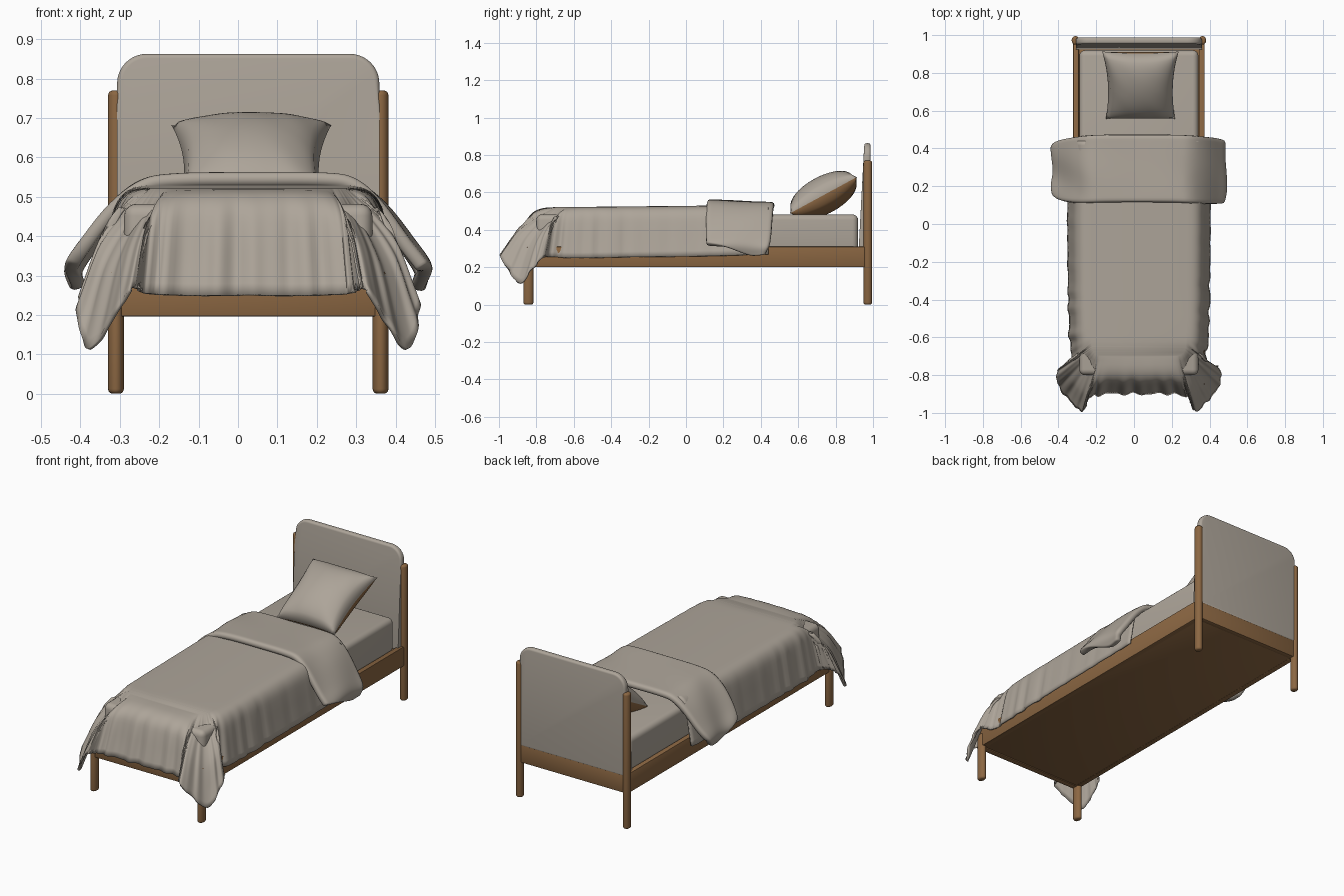
import bpy, bmesh, math
from mathutils import Vector, Matrix

if "Cube" in bpy.data.objects:
    bpy.data.objects.remove(bpy.data.objects["Cube"])

CX = 0.026  # centre line of the bed


def material(name, rgb):
    m = bpy.data.materials.new(name)
    m.use_nodes = True
    m.diffuse_color = (*rgb, 1)
    m.node_tree.nodes["Principled BSDF"].inputs["Base Color"].default_value = (*rgb, 1)
    return m


LINEN = material("warm grey linen", (0.42, 0.375, 0.32))
WOOD = material("oak wood", (0.26, 0.135, 0.055))


def finish(name, bm, mats, angle=40):
    bmesh.ops.recalc_face_normals(bm, faces=bm.faces)
    mesh = bpy.data.meshes.new(name)
    bm.to_mesh(mesh)
    bm.free()
    ob = bpy.data.objects.new(name, mesh)
    bpy.context.collection.objects.link(ob)
    for m in mats:
        mesh.materials.append(m)
    bpy.ops.object.select_all(action='DESELECT')
    ob.select_set(True)
    bpy.context.view_layer.objects.active = ob
    bpy.ops.object.shade_smooth_by_angle(angle=math.radians(angle))
    return ob


def box(name, x, y, z, mat, bevel=0.004, segments=2):
    size = Vector((x[1] - x[0], y[1] - y[0], z[1] - z[0]))
    mid = Vector((x[0] + x[1], y[0] + y[1], z[0] + z[1])) / 2
    bm = bmesh.new()
    bmesh.ops.create_cube(bm, size=1, matrix=Matrix.Translation(mid) @ Matrix.Diagonal((*size, 1)))
    bmesh.ops.bevel(bm, geom=bm.edges[:], offset=bevel, segments=segments, profile=0.5, affect='EDGES')
    return finish(name, bm, [mat])


def post(name, x, y, top, ry):
    # round post with softened ends
    bm = bmesh.new()
    bmesh.ops.create_cone(bm, cap_ends=True, segments=24, radius1=1, radius2=1, depth=top,
                          matrix=Matrix.Translation((0, 0, top / 2)))
    bmesh.ops.scale(bm, vec=(0.02, ry, 1), verts=bm.verts)
    rims = [e for e in bm.edges if abs(e.verts[0].co.z - e.verts[1].co.z) < 0.001]
    bmesh.ops.bevel(bm, geom=rims, offset=0.012, segments=4, profile=0.5, affect='EDGES')
    bmesh.ops.translate(bm, vec=(x, y, 0), verts=bm.verts)
    finish(name, bm, [WOOD])


def smooth_path(points, steps):
    # Catmull-Rom resampling of a short control list
    p = [Vector(q) for q in points]
    p = [2 * p[0] - p[1]] + p + [2 * p[-1] - p[-2]]
    out = []
    for i in range(1, len(p) - 2):
        a, b, c, d = p[i - 1:i + 3]
        for k in range(steps):
            t = k / steps
            out.append(0.5 * (2 * b + (c - a) * t + (2 * a - 5 * b + 4 * c - d) * t * t
                              + (3 * b - a - 3 * c + d) * t ** 3))
    return out + [p[-2]]


def sheet(rows):
    bm = bmesh.new()
    grid = [[bm.verts.new(c) for c in row] for row in rows]
    for r0, r1 in zip(grid, grid[1:]):
        for j in range(len(r0) - 1):
            bm.faces.new((r0[j], r0[j + 1], r1[j + 1], r1[j]))
    return bm


def modify(ob, thickness, offset, levels):
    s = ob.modifiers.new("thickness", 'SOLIDIFY')
    s.thickness, s.offset = thickness, offset
    if levels:
        u = ob.modifiers.new("soften", 'SUBSURF')
        u.levels = u.render_levels = levels


# frame: legs, head posts, rails and base
for side, sx in (("right", -1), ("left", 1)):
    post(side + "_front_leg", CX + sx * 0.336, -0.843, 0.28, 0.027)
    post(side + "_head_post", CX + sx * 0.336, 0.972, 0.77, 0.023)
    x = sorted((CX + sx * 0.318, CX + sx * 0.348))
    box(side + "_rail", x, (-0.85, 0.975), (0.2, 0.31), WOOD)
box("foot_rail", (CX - 0.335, CX + 0.335), (-0.862, -0.83), (0.196, 0.3), WOOD)
box("head_rail", (CX - 0.335, CX + 0.335), (0.955, 0.985), (0.2, 0.31), WOOD)
box("base_panel", (CX - 0.33, CX + 0.33), (-0.84, 0.97), (0.202, 0.29), WOOD)
box("mattress", (CX - 0.315, CX + 0.315), (-0.8, 0.92), (0.285, 0.482), LINEN, 0.03, 5)

# headboard: rounded panel, thinner towards the top
bm = bmesh.new()
bmesh.ops.create_cube(bm, size=1, matrix=Matrix.Translation((CX, 0.955, 0.578))
                      @ Matrix.Diagonal((0.666, 0.064, 0.57, 1)))
corners = [e for e in bm.edges if abs(e.verts[0].co.y - e.verts[1].co.y) > 0.01
           and e.verts[0].co.z > 0.6]
bmesh.ops.bevel(bm, geom=corners, offset=0.075, segments=10, profile=0.5, affect='EDGES')
for v in bm.verts:
    if v.co.y < 0.955:
        v.co.y += 0.03 * (v.co.z - 0.29) / 0.57
rim = [e for e in bm.edges if abs(e.verts[0].co.y - e.verts[1].co.y) < 0.02 and
       any(abs(f.normal.y) > 0.9 for f in e.link_faces)]
bmesh.ops.bevel(bm, geom=rim, offset=0.012, segments=4, profile=0.5, affect='EDGES')
finish("headboard", bm, [LINEN])

# pillow: two bulging halves meeting in a pinched seam, leaning on the headboard
N = 28
tilt = Matrix.Translation((0.034, 0.735, 0.585)) @ Matrix.Rotation(math.radians(28.5), 4, 'X')
bm = bmesh.new()
for half in (1, -1):
    grid = []
    for i in range(N + 1):
        row = []
        for j in range(N + 1):
            u, v = 2 * i / N - 1, 2 * j / N - 1
            bulge = (max(0, 1 - u * u) * max(0, 1 - v * v)) ** 0.42
            crease = 0.004 * math.sin(9 * u + 5 * v) * bulge * abs(u * v)
            px = u * (0.193 + 0.01 * v) * (1 - 0.11 * (1 - v * v))
            py = v * 0.203 * (1 - 0.06 * (1 - u * u))
            row.append(bm.verts.new(tilt @ Vector((px, py, half * (0.1 * bulge + crease)))))
        grid.append(row)
    for i in range(N):
        for j in range(N):
            f = bm.faces.new((grid[i][j], grid[i + 1][j], grid[i + 1][j + 1], grid[i][j + 1]))
            f.material_index = 0 if half > 0 else 1
bmesh.ops.remove_doubles(bm, verts=bm.verts, dist=0.0005)
finish("pillow", bm, [LINEN, WOOD], 70)

# duvet: half hem (offset, y, z, flare) and matching shoulder line, mirrored over the bed
hem = [(0.375, 0.44, 0.27, 0), (0.38, 0.1, 0.26, 0), (0.377, -0.3, 0.255, 0), (0.37, -0.58, 0.25, 0),
       (0.36, -0.72, 0.255, 0.1), (0.425, -0.765, 0.25, 0.5), (0.435, -0.83, 0.19, 0.6),
       (0.405, -0.89, 0.115, 0.6), (0.345, -0.96, 0.2, 0.6), (0.295, -0.99, 0.27, 0.6),
       (0.25, -0.915, 0.255, 0.1), (0.1, -0.9, 0.25, 0), (0, -0.9, 0.252, 0)]
shoulder = [(0.25, 0.44), (0.25, 0.1), (0.25, -0.3), (0.25, -0.55), (0.25, -0.62), (0.248, -0.65),
            (0.244, -0.665), (0.238, -0.68), (0.228, -0.69), (0.215, -0.695), (0.19, -0.7),
            (0.08, -0.705), (0, -0.707)]
drop = smooth_path([(0, 0), (0.3, 0.02), (0.52, 0.08), (0.68, 0.2), (0.78, 0.4), (0.88, 0.68), (1, 1)], 3)
STEPS = 14
outer = smooth_path(hem, STEPS)
inner = smooth_path([(*s, 0) for s in shoulder], STEPS)
length = [0]
for a, b in zip(outer, outer[1:]):
    length.append(length[-1] + (b - a).length)
rows = []
for a, b, s in zip(inner, outer, length):
    s = length[-1] - s
    top = 0.528 + 0.01 * a.y
    halves = []
    for sx in (-1, 1):
        side = []
        for h, v in drop:
            v += (h - v) * b.w
            gathers = math.sin(52 * s * sx) + 0.7 * math.sin(83 * s * sx + 1.3) + 0.5 * math.sin(31 * s)
            fade = 0.35 if a.y > -0.3 else 1
            h2 = h + 0.055 * fade * (1 - b.w) * gathers * v * (1.5 - v)
            x, y = a.x + (b.x - a.x) * h2, a.y + (b.y - a.y) * h2
            side.append((CX + sx * x, y, top - (top - b.z) * v))
        halves.append(side)
    rows.append(halves[0][::-1] + halves[1])
bm = sheet(rows)
bmesh.ops.remove_doubles(bm, verts=bm.verts, dist=0.0004)
modify(finish("duvet", bm, [LINEN], 80), 0.01, -1, 0)

# folded-back band: thick flap lying across the duvet and flaring at both sides
section = smooth_path([(0, 0.564), (0.18, 0.562), (0.27, 0.548), (0.345, 0.49), (0.42, 0.39),
                       (0.462, 0.32), (0.45, 0.262)], 5)
rows = []
for k in range(15):
    t = k / 14
    reach = 0.8 + 0.2 * min(1, t * 1.3)
    halves = []
    for sx in (-1, 1):
        side = []
        for n in range(len(section)):
            f = n / (len(section) - 1)
            q = f * reach * (len(section) - 1)
            i = min(int(q), len(section) - 2)
            p = section[i].lerp(section[i + 1], q - i)
            squeeze = 1 - (0.35 if sx < 0 else 0.12) * f ** 4
            y = 0.295 - 0.03 * f * f + (t - 0.5) * 0.36 * squeeze
            ripple = 0.006 * math.sin(7 * t + 6 * f * sx) * f
            side.append((CX + sx * (p.x + ripple), y, p.y + ripple - 0.018 * t * (1 - f)))
        halves.append(side)
    rows.append(halves[0][:0:-1] + halves[1])
modify(finish("folded_band", sheet(rows), [LINEN], 80), 0.036, -1, 1)
